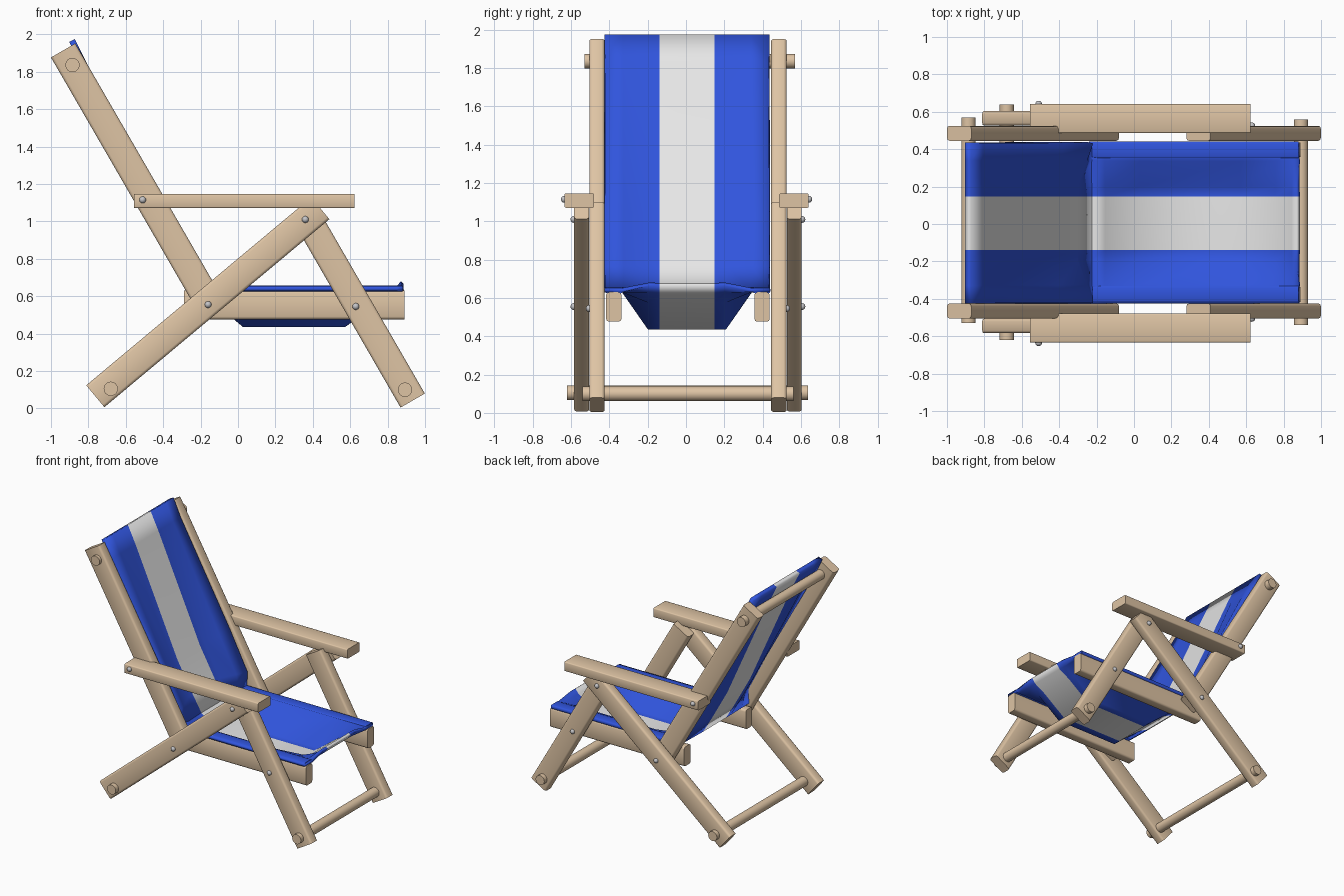
import bpy, bmesh, math
from mathutils import Matrix, Vector

if "Cube" in bpy.data.objects:
    bpy.data.objects.remove(bpy.data.objects["Cube"], do_unlink=True)

MID = 0.01  # y of the frame's middle plane


def material(name, rgb):
    m = bpy.data.materials.new(name)
    m.use_nodes = True
    m.diffuse_color = (*rgb, 1)
    m.node_tree.nodes["Principled BSDF"].inputs["Base Color"].default_value = (*rgb, 1)
    return m


wood = material("pale wood", (0.73, 0.55, 0.37))
blue = material("blue canvas", (0.03, 0.09, 0.72))
white = material("white canvas", (0.80, 0.80, 0.80))
steel = material("steel", (0.55, 0.55, 0.57))


def finish(name, bm, mats, angle):
    mesh = bpy.data.meshes.new(name)
    bmesh.ops.recalc_face_normals(bm, faces=bm.faces)
    bm.to_mesh(mesh)
    bm.free()
    for m in mats:
        mesh.materials.append(m)
    ob = bpy.data.objects.new(name, mesh)
    bpy.context.collection.objects.link(ob)
    bpy.ops.object.select_all(action='DESELECT')
    ob.select_set(True)
    bpy.context.view_layer.objects.active = ob
    bpy.ops.object.shade_smooth_by_angle(angle=math.radians(angle))
    return ob


def beam(name, start, end, y, thick, width, mat=wood, round_by=0.015):
    """Bar in the xz plane with rounded long edges."""
    a, b = Vector((start[0], y, start[1])), Vector((end[0], y, end[1]))
    d = b - a
    bm = bmesh.new()
    bmesh.ops.create_cube(bm, size=1)
    bmesh.ops.scale(bm, vec=(d.length, thick, width), verts=bm.verts)
    long_edges = [e for e in bm.edges
                  if abs(e.verts[0].co.x - e.verts[1].co.x) > d.length / 2]
    bmesh.ops.bevel(bm, geom=long_edges, offset=round_by, segments=2,
                    profile=0.5, affect='EDGES')
    turn = Matrix.Rotation(-math.atan2(d.z, d.x), 4, 'Y')
    bm.transform(Matrix.Translation((a + b) / 2) @ turn)
    return finish(name, bm, [mat], 50)


def rod(name, x, z, y0, y1, radius):
    bm = bmesh.new()
    bmesh.ops.create_cone(bm, cap_ends=True, segments=32, radius1=radius,
                          radius2=radius, depth=y1 - y0)
    bm.transform(Matrix.Translation((x, (y0 + y1) / 2, z))
                 @ Matrix.Rotation(math.pi / 2, 4, 'X'))
    finish(name, bm, [wood], 40)


def pin(name, x, y, z):
    bm = bmesh.new()
    bmesh.ops.create_uvsphere(bm, u_segments=16, v_segments=10, radius=0.018)
    bm.transform(Matrix.Translation((x, y, z)))
    finish(name, bm, [steel], 60)


# Frame, repeated on both sides
for side, s in (("front_side", -1), ("back_side", 1)):
    def at(d):
        return MID + s * d

    beam("back_post_" + side, (-0.935, 1.914), (-0.145, 0.547), at(0.475), 0.08, 0.15)
    beam("short_leg_" + side, (0.934, 0.042), (0.345, 1.062), at(0.475), 0.08, 0.15)
    beam("long_leg_" + side, (-0.763, 0.065), (0.44, 1.07), at(0.555), 0.078, 0.152)
    beam("seat_rail_" + side, (-0.29, 0.553), (0.89, 0.553), at(0.387), 0.08, 0.154)
    beam("armrest_" + side, (-0.555, 1.108), (0.622, 1.108), 0.003 + s * 0.56,
         0.155, 0.075, round_by=0.008)
    beam("seat_hem_" + side, (-0.24, 0.64), (0.88, 0.64), at(0.385), 0.092, 0.032, blue, 0.012)
    pin("top_pin_" + side, 0.36, at(0.595), 1.01)
    pin("seat_pin_" + side, -0.16, at(0.595), 0.555)
    pin("leg_pin_" + side, 0.63, at(0.515), 0.545)
    pin("arm_pin_" + side, -0.51, 0.003 + s * 0.638, 1.115)

# Cross rods
rod("head_rod", -0.885, 1.836, MID - 0.54, MID + 0.56, 0.038)
rod("rear_foot_rod", -0.68, 0.105, MID - 0.63, MID + 0.628, 0.038)
rod("front_foot_rod", 0.893, 0.10, MID - 0.55, MID + 0.55, 0.038)


def canvas(name, rows, hem_weight, thickness):
    """Sagging cloth: each row gives its edge point and its middle point."""
    half = [(0.143, 1.0), (0.2, 1.0), (0.335, hem_weight), (0.43, 0.0)]
    across = [(-y, w) for y, w in reversed(half)] + half
    bm = bmesh.new()
    grid = []
    for edge, mid in rows:
        e, m = Vector(edge), Vector(mid)
        line = []
        for y, w in across:
            p = e.lerp(m, w)
            line.append(bm.verts.new((p.x, MID - 0.005 + y, p.y)))
        grid.append(line)
    stripe = len(across) // 2 - 1
    for r0, r1 in zip(grid, grid[1:]):
        for i in range(len(across) - 1):
            f = bm.faces.new((r0[i], r0[i + 1], r1[i + 1], r1[i]))
            f.material_index = 1 if i == stripe else 0
    ob = finish(name, bm, [blue, white], 60)
    mod = ob.modifiers.new("thickness", 'SOLIDIFY')
    mod.thickness = thickness
    mod.offset = 0


def back_point(t, n):
    """Point t along the back post, n in front of its centre line."""
    return (-0.935 + 0.5 * t + 0.866 * n, 1.914 - 0.866 * t + 0.5 * n)


# Back rest canvas: level at the top, sagging steadily towards the fold
fold = (-0.24, 0.645)
head = back_point(-0.022, 0.068)
canvas("back_canvas", [
    (head, head),
    (back_point(0.13, 0.054), back_point(0.13, 0.058)),
    (back_point(1.02, 0.045), back_point(1.02, -0.032)),
    (back_point(1.35, 0.03), back_point(1.3, -0.035)),
    (fold, fold),
], 0.4, 0.034)

# Seat canvas with a raised front lip
canvas("seat_canvas", [
    (fold, fold),
    ((-0.16, 0.64), (-0.16, 0.605)),
    ((0.03, 0.64), (0.03, 0.446)),
    ((0.57, 0.64), (0.57, 0.446)),
    ((0.76, 0.64), (0.76, 0.585)),
    ((0.85, 0.64), (0.85, 0.636)),
    ((0.883, 0.642), (0.878, 0.672)),
], 0.0, 0.022)
